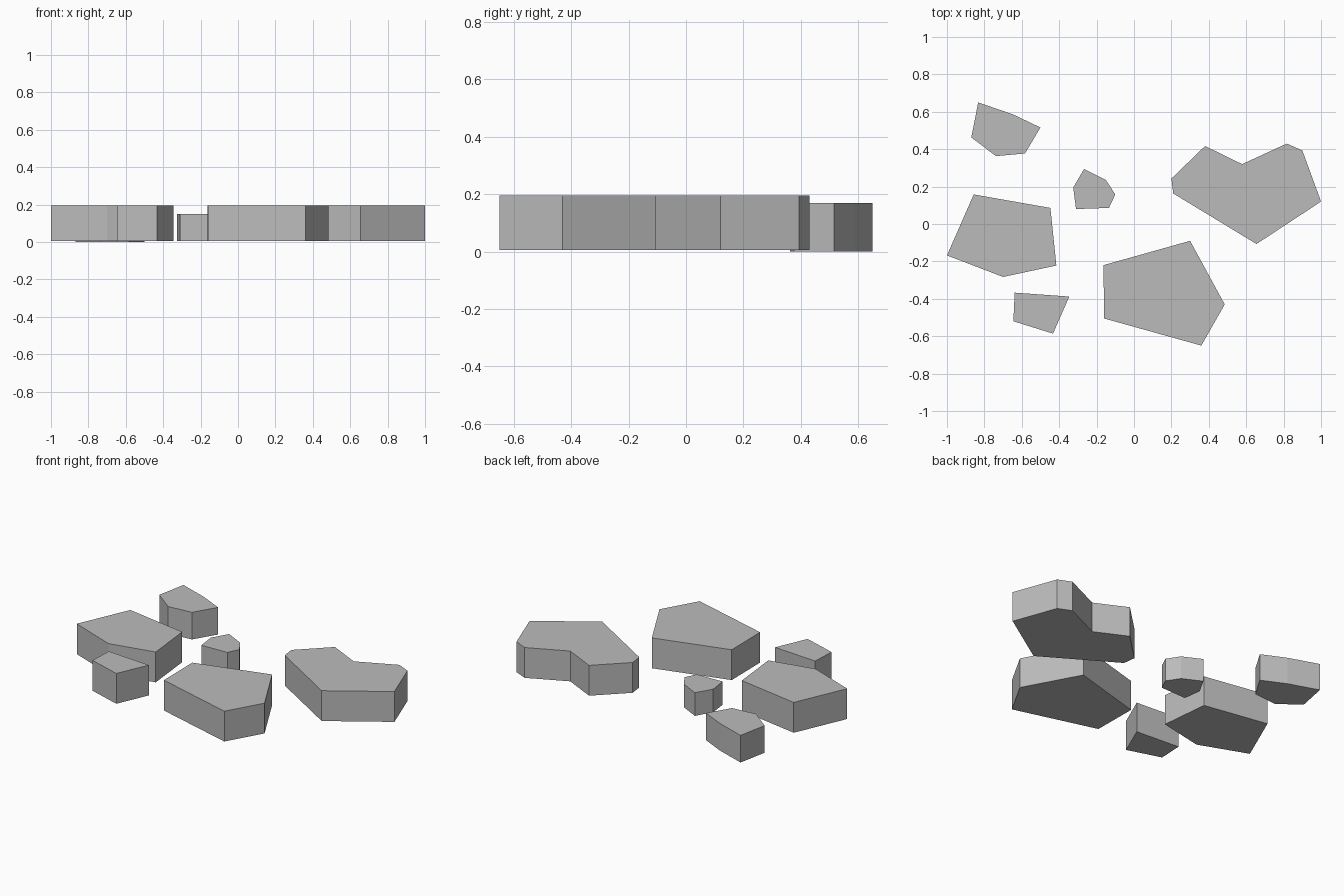
import bpy
import bmesh
from mathutils import Vector

default_cube = bpy.data.objects.get("Cube")
if default_cube:
    bpy.data.objects.remove(default_cube, do_unlink=True)

# One plain grey stone colour for every slab
stone_grey = bpy.data.materials.new("stone grey")
stone_colour = (0.5, 0.5, 0.5, 1)
stone_grey.use_nodes = True
stone_grey.diffuse_color = stone_colour
stone_shader = next(node for node in stone_grey.node_tree.nodes
                    if node.type == "BSDF_PRINCIPLED")
stone_shader.inputs["Base Color"].default_value = stone_colour


def add_stone(name, outline, bottom, top):
    """Extrude a flat outline upward into a sharp-edged stone slab."""
    mesh = bpy.data.meshes.new(name)
    bm = bmesh.new()
    corners = [bm.verts.new((x, y, bottom)) for x, y in outline]
    base = bm.faces.new(corners)
    extruded = bmesh.ops.extrude_face_region(bm, geom=[base], use_keep_orig=True)
    raised = [item for item in extruded["geom"]
              if isinstance(item, bmesh.types.BMVert)]
    bmesh.ops.translate(bm, verts=raised, vec=Vector((0, 0, top - bottom)))
    bmesh.ops.recalc_face_normals(bm, faces=bm.faces)
    bm.to_mesh(mesh)
    bm.free()
    mesh.materials.append(stone_grey)
    stone = bpy.data.objects.new(name, mesh)
    bpy.context.collection.objects.link(stone)
    return stone


# Shared heights of the slabs
GROUND = 0
LIFTED = 0.005
SLAB_TOP = 0.195

# Large stones
add_stone("large_notched_stone",
          [(.38, .417), (.578, .32), (.817, .43), (.9, .393),
           (1, .12), (.655, -.107), (.21, .163), (.2, .243)],
          LIFTED, SLAB_TOP)
add_stone("large_front_stone",
          [(.3, -.09), (.485, -.43), (.36, -.65), (-.16, -.505), (-.163, -.22)],
          LIFTED, SLAB_TOP)
add_stone("large_side_stone",
          [(-.857, .158), (-.447, .086), (-.415, -.222), (-.7, -.283), (-1, -.168)],
          LIFTED, SLAB_TOP)

# Small stones
add_stone("small_front_stone",
          [(-.638, -.367), (-.346, -.388), (-.433, -.586), (-.645, -.52)],
          LIFTED, SLAB_TOP)
add_stone("small_back_stone",
          [(-.833, .65), (-.647, .586), (-.5, .516),
           (-.583, .377), (-.738, .363), (-.87, .463)],
          GROUND, 0.17)
add_stone("small_middle_stone",
          [(-.267, .294), (-.15, .235), (-.1, .158),
           (-.134, .086), (-.31, .08), (-.325, .195)],
          LIFTED, 0.15)
